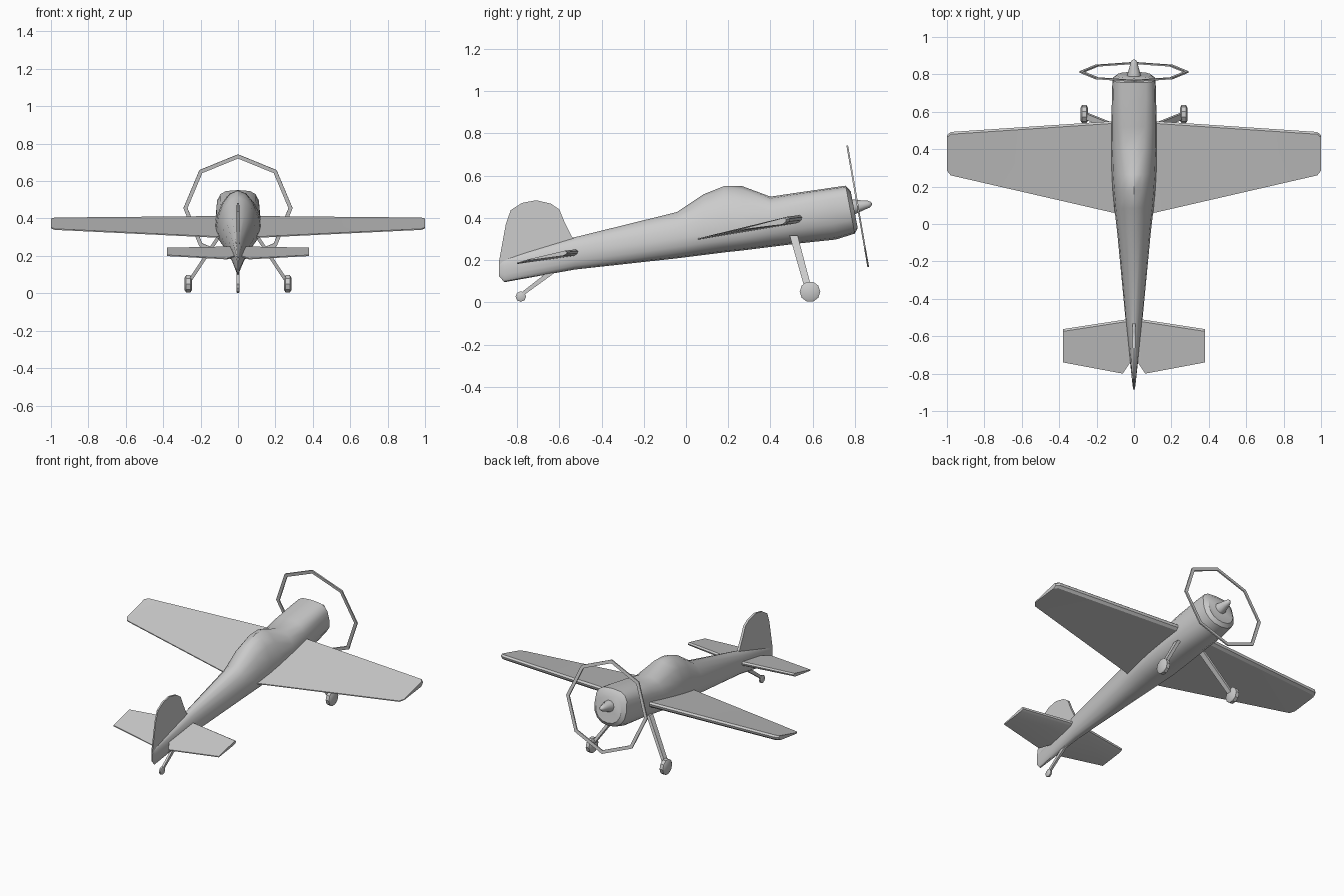
import bpy, bmesh
from math import sin, cos, pi, radians
from mathutils import Vector, Matrix

if "Cube" in bpy.data.objects:
    bpy.data.objects.remove(bpy.data.objects["Cube"])


def finish(name, bm, mirror=False, angle=35):
    bmesh.ops.recalc_face_normals(bm, faces=bm.faces)
    me = bpy.data.meshes.new(name)
    bm.to_mesh(me)
    bm.free()
    ob = bpy.data.objects.new(name, me)
    bpy.context.collection.objects.link(ob)
    bpy.ops.object.select_all(action='DESELECT')
    ob.select_set(True)
    bpy.context.view_layer.objects.active = ob
    bpy.ops.object.shade_smooth_by_angle(angle=radians(angle))
    if mirror:
        ob.modifiers.new("Mirror", 'MIRROR').use_mirror_merge = False
    return ob


def loft(name, rings, closed=False, **kw):
    """Skin equal-length point rings; cap the ends unless closed."""
    bm = bmesh.new()
    vs = [[bm.verts.new(p) for p in r] for r in rings]
    n = len(vs[0])
    pairs = list(zip(vs, vs[1:]))
    if closed:
        pairs.append((vs[-1], vs[0]))
    else:
        bm.faces.new(vs[0])
        bm.faces.new(vs[-1])
    for a, b in pairs:
        for i in range(n):
            j = (i + 1) % n
            bm.faces.new((a[i], a[j], b[j], b[i]))
    return finish(name, bm, **kw)


def spow(v, p):
    return abs(v) ** p * (1 if v >= 0 else -1)


# fuselage: y, bottom, top, widest height, half width, roundness of upper half, forward lean
stations = [
    (.797, .350, .525, .435, .090, .65, .19),
    (.778, .325, .552, .435, .115, .60, .19),
    (.690, .297, .540, .425, .118, .62, .15),
    (.520, .277, .518, .395, .121, .70, 0),
    (.400, .262, .500, .370, .123, .85, 0),
    (.265, .245, .550, .340, .120, 1.05, 0),
    (.180, .236, .550, .330, .114, 1.05, 0),
    (.085, .224, .512, .320, .105, 1.0, 0),
    (-.043, .208, .427, .300, .090, 1.0, 0),
    (-.526, .155, .308, .225, .044, 1.0, 0),
    (-.860, .095, .205, .155, .008, 1.0, 0),
    (-.886, .125, .195, .160, .004, 1.0, 0)]
rings = []
for y, zb, zt, zm, hw, p, lean in stations:
    ring = []
    for i in range(16):
        a = 2 * pi * i / 16
        c, s = cos(a), sin(a)
        q = p if s > 0 else .9
        h = zt - zm if s > 0 else zm - zb
        z = zm + h * spow(s, q)
        ring.append((hw * spow(c, q), y - lean * (z - zm), z))
    rings.append(ring)
loft("fuselage", rings)


# wings and tailplane: wedge sections with a blunt leading edge
def surface(name, sections):
    rings = []
    for x, lead, trail, ztop, ztrail, thick in sections:
        rings.append([(x, lead - .012, ztop), (x, lead, ztop - .25 * thick),
                      (x, lead - .004, ztop - .65 * thick), (x, lead - .02, ztop - thick),
                      (x, trail, ztrail - .003), (x, trail, ztrail + .003)])
    loft(name, rings, mirror=True, angle=30)


surface("wing", [(.04, .555, .035, .413, .295, .038),
                 (.11, .550, .060, .413, .300, .038),
                 (.98, .492, .260, .405, .342, .036),
                 (1.0, .475, .285, .400, .350, .032)])
surface("tailplane", [(.02, -.507, -.740, .250, .197, .030),
                      (.06, -.513, -.800, .250, .184, .030),
                      (.38, -.562, -.740, .244, .202, .024)])

# fin and rudder
outline = [(-.50, .28), (-.54, .31), (-.575, .38), (-.60, .44), (-.64, .467), (-.71, .483),
           (-.777, .47), (-.83, .436), (-.853, .37), (-.886, .19), (-.87, .14)]
loft("tail_fin", [[(s * (.004 + .012 * (y + .886)), y, z) for y, z in outline] for s in (-1, 1)])

# propeller disc ring and spinner, tilted with the nose
tilt = Matrix.Translation((0, .813, .455)) @ Matrix.Rotation(radians(9.8), 4, 'X')
ring = [[tilt @ Vector((r * cos(a), d, r * sin(a)))
         for r, d in ((.270, -.004), (.270, .004), (.292, .004), (.292, -.004))]
        for a in (pi / 4 * k for k in range(8))]
loft("propeller_ring", ring, closed=True, angle=20)
loft("spinner", [[tilt @ Vector((r * cos(pi * k / 5), d, r * sin(pi * k / 5))) for k in range(10)]
                 for d, r in ((-.05, .042), (-.015, .036), (.03, .023), (.052, .018), (.064, .010), (.068, .003))])


# undercarriage
def strut(name, top, bottom, sx, sy0, sy1, **kw):
    rings = [[Vector(c) + Vector((dx * sx, dy * sy, 0))
              for dx, dy in ((-1, -1), (1, -1), (1, 1), (-1, 1))]
             for c, sy in ((top, sy0), (bottom, sy1))]
    loft(name, rings, **kw)


def wheel(name, c, r, hw, sides, **kw):
    prof = [(-hw, .72 * r), (-.6 * hw, r), (.6 * hw, r), (hw, .72 * r)]
    loft(name, [[(c[0] + dx, c[1] + q * cos(2 * pi * k / sides), c[2] + q * sin(2 * pi * k / sides))
                 for k in range(sides)] for dx, q in prof], **kw)


strut("main_gear_leg", (.095, .51, .315), (.262, .58, .06), .011, .019, .016, mirror=True)
wheel("main_wheel", (.266, .587, .05), .049, .019, 10, mirror=True)
strut("tail_gear_leg", (0, -.62, .155), (0, -.78, .035), .007, .020, .014)
wheel("tail_wheel", (0, -.782, .027), .025, .009, 8)
